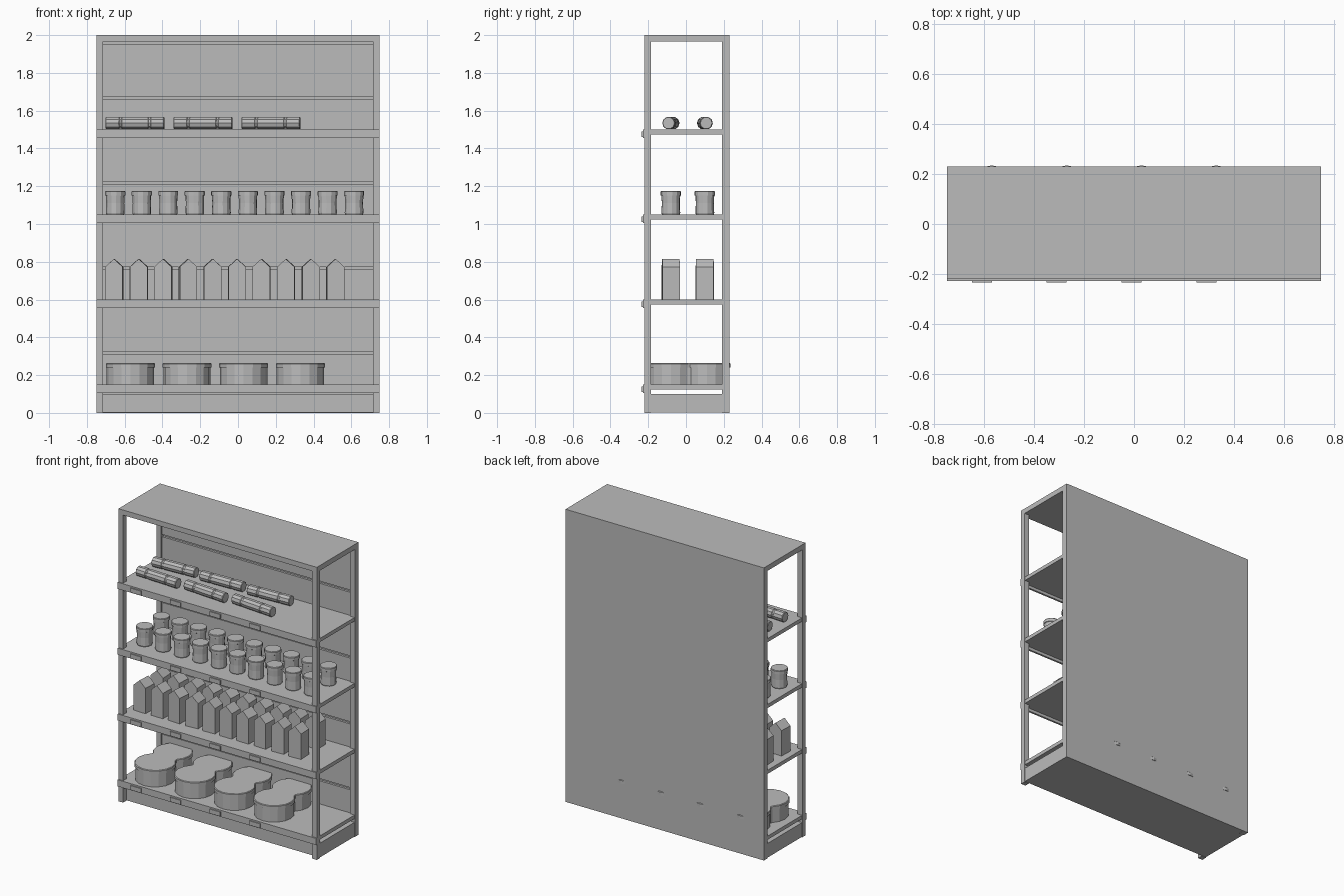
import bpy, bmesh, math, random
from mathutils import Matrix

random.seed(4)
if "Cube" in bpy.data.objects:
    bpy.data.objects.remove(bpy.data.objects["Cube"], do_unlink=True)

GREY = (0.5, 0.5, 0.5, 1)
mat = bpy.data.materials.new("plain grey")
mat.use_nodes = True
mat.diffuse_color = GREY
mat.node_tree.nodes["Principled BSDF"].inputs["Base Color"].default_value = GREY


def finish(name, bm):
    bmesh.ops.recalc_face_normals(bm, faces=bm.faces)
    mesh = bpy.data.meshes.new(name)
    bm.to_mesh(mesh)
    bm.free()
    mesh.materials.append(mat)
    obj = bpy.data.objects.new(name, mesh)
    bpy.context.collection.objects.link(obj)
    return obj


def box(name, x0, x1, y0, y1, z0, z1):
    bm = bmesh.new()
    size = Matrix.Diagonal((x1 - x0, y1 - y0, z1 - z0, 1))
    move = Matrix.Translation(((x0 + x1) / 2, (y0 + y1) / 2, (z0 + z1) / 2))
    bmesh.ops.create_cube(bm, size=1, matrix=move @ size)
    return finish(name, bm)


def loft(name, rings):
    """Skin a stack of matching point loops and cap both ends."""
    bm = bmesh.new()
    loops = [[bm.verts.new(p) for p in ring] for ring in rings]
    n = len(loops[0])
    for a, b in zip(loops, loops[1:]):
        for i in range(n):
            j = (i + 1) % n
            bm.faces.new((a[i], a[j], b[j], b[i]))
    bm.faces.new(loops[0])
    bm.faces.new(loops[-1])
    return finish(name, bm)


def turned(name, profile, sides):
    """Round part from (radius, height) pairs."""
    angles = [math.tau * (i + 0.5) / sides for i in range(sides)]
    return loft(name, [[(r * math.cos(a), r * math.sin(a), z) for a in angles]
                       for r, z in profile])


def place(source, name, location, rotation=(0, 0, 0)):
    obj = bpy.data.objects.new(name, source.data)
    obj.location, obj.rotation_euler = location, rotation
    bpy.context.collection.objects.link(obj)


# Frame: posts, top, base and back
for side, x in (("right", -0.75), ("left", 0.715)):
    box(f"{side}_front_post", x, x + 0.035, -0.22, -0.185, 0, 1.97)
    box(f"{side}_back_post", x, x + 0.035, 0.19, 0.229, 0, 1.97)
box("top_board", -0.75, 0.75, -0.22, 0.23, 1.965, 2)
box("base_plinth", -0.748, 0.748, -0.185, 0.225, 0.003, 0.1)
box("back_panel", -0.75, 0.75, 0.215, 0.23, 0, 1.98)

# Shelves with front rails, label plates and back boards split by a groove
shelf_tops = [0.15, 0.6, 1.05, 1.5]
for top in shelf_tops:
    box("shelf", -0.748, 0.748, -0.218, 0.22, top - 0.025, top)
    box("shelf_rail", -0.75, 0.75, -0.228, -0.215, top - 0.045, top)
    for i in range(4):
        x = -0.65 + 0.3 * i
        box("label_plate", x, x + 0.08, -0.235, -0.227, top - 0.04, top - 0.01)
    box("lower_back_board", -0.715, 0.715, 0.2, 0.217, top - 0.01, top + 0.158)
    box("upper_back_board", -0.715, 0.715, 0.2, 0.217, top + 0.173,
        min(top + 0.45, 1.97))


# Bottom shelf: waisted two-lobed tins with lids
def lobes(grow, z):
    points = []
    for centre, radius, start in ((-0.08, 0.125, 135), (0.11, 0.12, -45)):
        for i in range(13):
            a = math.radians(start + 270 * i / 12)
            points.append((math.cos(a) * (radius + grow),
                           centre + math.sin(a) * (radius + grow), z))
    return points


tin = loft("tin", [lobes(0, 0), lobes(0, 0.09), lobes(0.005, 0.09),
                   lobes(0.005, 0.11), lobes(0.001, 0.114)])
tin.location = (-0.57, 0, 0.15)
for i in range(1, 4):
    place(tin, "tin", (-0.57 + 0.3 * i, 0, 0.15))


# Second shelf: gable-topped cartons
def carton_ring(y):
    outline = [(-0.046, 0), (0.046, 0), (0.046, 0.173), (0, 0.215), (-0.046, 0.173)]
    return [(x, y, z) for x, z in outline]


carton = loft("carton", [carton_ring(-0.046), carton_ring(0.046)])
# Third shelf: lidded jars
jar = turned("jar", [(0.047, 0), (0.05, 0.008), (0.048, 0.06), (0.05, 0.1),
                     (0.054, 0.102), (0.054, 0.121), (0.051, 0.125)], 12)
# Top shelf: banded rolls
roll = turned("roll", [(0.031, -0.155), (0.034, -0.152), (0.034, -0.085),
                       (0.031, -0.082), (0.031, -0.072), (0.034, -0.069),
                       (0.034, 0.069), (0.031, 0.072), (0.031, 0.082),
                       (0.034, 0.085), (0.034, 0.152), (0.031, 0.155)], 10)

for row, y in enumerate((-0.08, 0.1)):
    for i in range(10):
        place(carton, "carton", (-0.655 + 0.13 * i, y, 0.6),
              (0, 0, random.uniform(-0.08, 0.08)))
        place(jar, "jar", (-0.65 + 0.1405 * i, y, 1.05),
              (0, 0, random.uniform(-0.2, 0.2)))
    for i in range(3):
        yaw = random.uniform(0.02, 0.1) * (1 if row else -1)
        place(roll, "roll", (-0.545 + 0.36 * i, y, 1.534), (0, math.pi / 2, yaw))

# The first of each product served as the pattern for the rows
for pattern in (carton, jar, roll):
    bpy.data.objects.remove(pattern, do_unlink=True)
